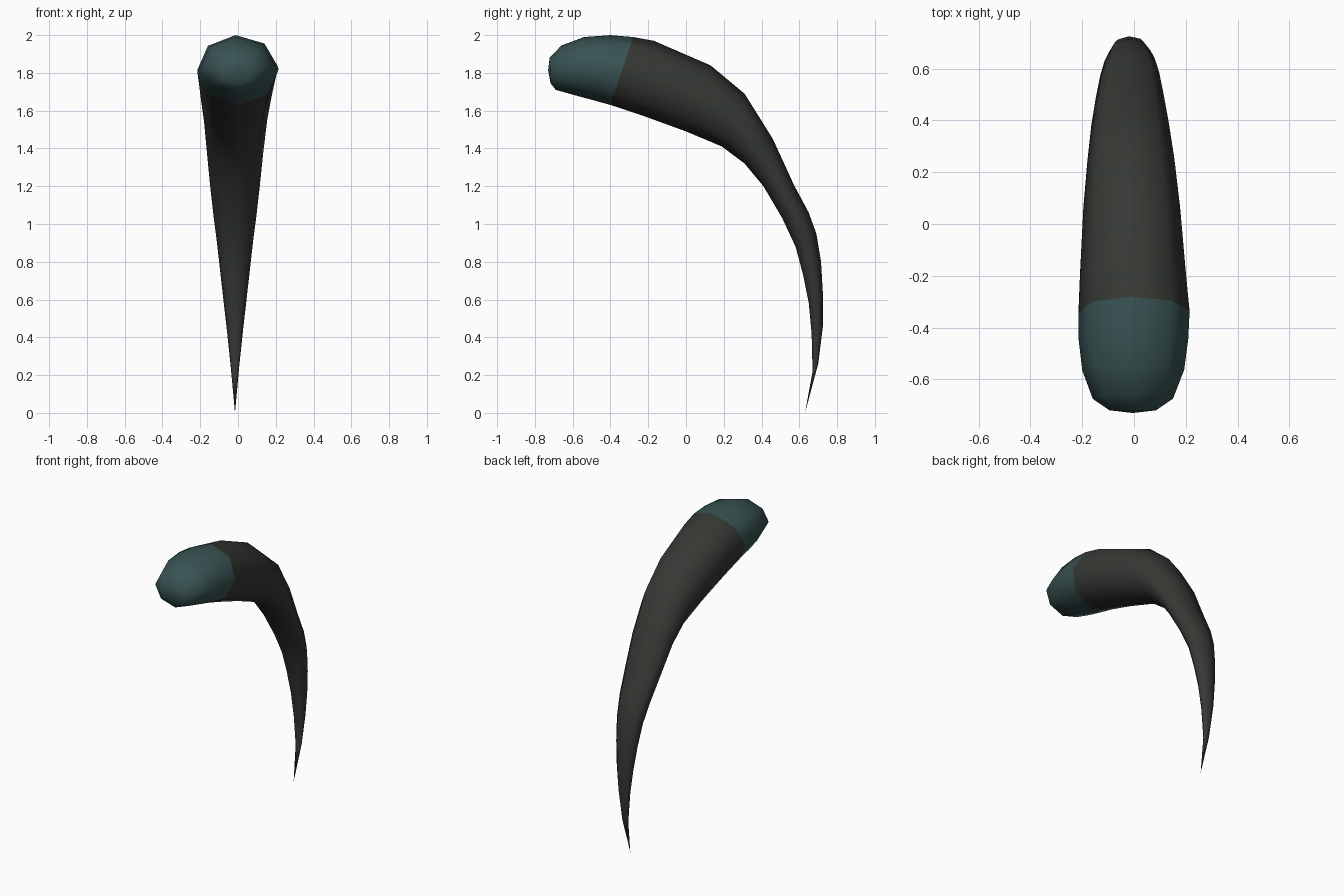
import bpy, bmesh, math
from mathutils import Vector

if "Cube" in bpy.data.objects:
    bpy.data.objects.remove(bpy.data.objects["Cube"])

SIDES = 8
TWIST = math.radians(3)


def ring(outer, inner, half_w, cx):
    """Octagonal section spanning outer to inner edge in the side plane."""
    o, i = Vector((cx, *outer)), Vector((cx, *inner))
    mid, up = (o + i) / 2, (o - i) / 2
    side = Vector((half_w, 0, 0))
    pts = []
    for k in range(SIDES):
        a = 2 * math.pi * k / SIDES - TWIST
        pts.append(mid + up * math.cos(a) + side * math.sin(a))
    return pts


def loft(name, rings, color, start=None, end=None):
    """Skin the rings, closing either end to a point when given."""
    bm = bmesh.new()
    loops = [[bm.verts.new(p) for p in ring(*r)] for r in rings]
    for a, b in zip(loops, loops[1:]):
        for k in range(SIDES):
            n = (k + 1) % SIDES
            bm.faces.new((a[k], a[n], b[n], b[k]))
    for point, loop in ((start, loops[0]), (end, loops[-1])):
        if point:
            tip = bm.verts.new(point)
            for k in range(SIDES):
                bm.faces.new((tip, loop[k], loop[(k + 1) % SIDES]))
    bmesh.ops.recalc_face_normals(bm, faces=bm.faces)
    # make sure the open shells face outward
    f = bm.faces[0]
    sec = ring(*rings[0]) + ring(*rings[1])
    if f.normal.dot(f.calc_center_median() - sum(sec, Vector()) / len(sec)) < 0:
        bmesh.ops.reverse_faces(bm, faces=bm.faces)
    me = bpy.data.meshes.new(name)
    bm.to_mesh(me)
    bm.free()
    me.shade_smooth()
    mat = bpy.data.materials.new(name + "_colour")
    mat.diffuse_color = color
    mat.use_nodes = True
    mat.node_tree.nodes["Principled BSDF"].inputs["Base Color"].default_value = mat.diffuse_color
    me.materials.append(mat)
    ob = bpy.data.objects.new(name, me)
    bpy.context.collection.objects.link(ob)
    return ob


# shared seam: (outer y,z), (inner y,z), half width, centre x
seam = ((-0.28, 1.99), (-0.40, 1.63), 0.215, 0.0)

# rounded teal cap
cap = [
    ((-0.722, 1.88), (-0.717, 1.745), 0.09, -0.005),
    ((-0.66, 1.945), (-0.69, 1.71), 0.155, -0.004),
    ((-0.54, 1.99), (-0.59, 1.682), 0.197, -0.003),
    ((-0.40, 2.0), (-0.49, 1.655), 0.212, -0.002),
    seam,
]
loft("cap", cap, (0.04, 0.085, 0.085, 1), start=(-0.005, -0.73, 1.815))

# long tapering curved body
body = [
    seam,
    ((-0.17, 1.97), (-0.22, 1.57), 0.205, -0.004),
    ((0.13, 1.84), (0.0, 1.49), 0.187, -0.009),
    ((0.31, 1.69), (0.19, 1.41), 0.168, -0.012),
    ((0.46, 1.45), (0.31, 1.32), 0.15, -0.015),
    ((0.57, 1.21), (0.41, 1.20), 0.132, -0.016),
    ((0.65, 1.06), (0.51, 1.03), 0.114, -0.016),
    ((0.69, 0.95), (0.58, 0.88), 0.097, -0.016),
    ((0.715, 0.80), (0.62, 0.73), 0.08, -0.016),
    ((0.725, 0.63), (0.65, 0.58), 0.062, -0.016),
    ((0.725, 0.46), (0.665, 0.42), 0.043, -0.016),
    ((0.70, 0.26), (0.67, 0.22), 0.022, -0.016),
]
loft("body", body, (0.036, 0.04, 0.034, 1), end=(-0.016, 0.63, 0.0))
